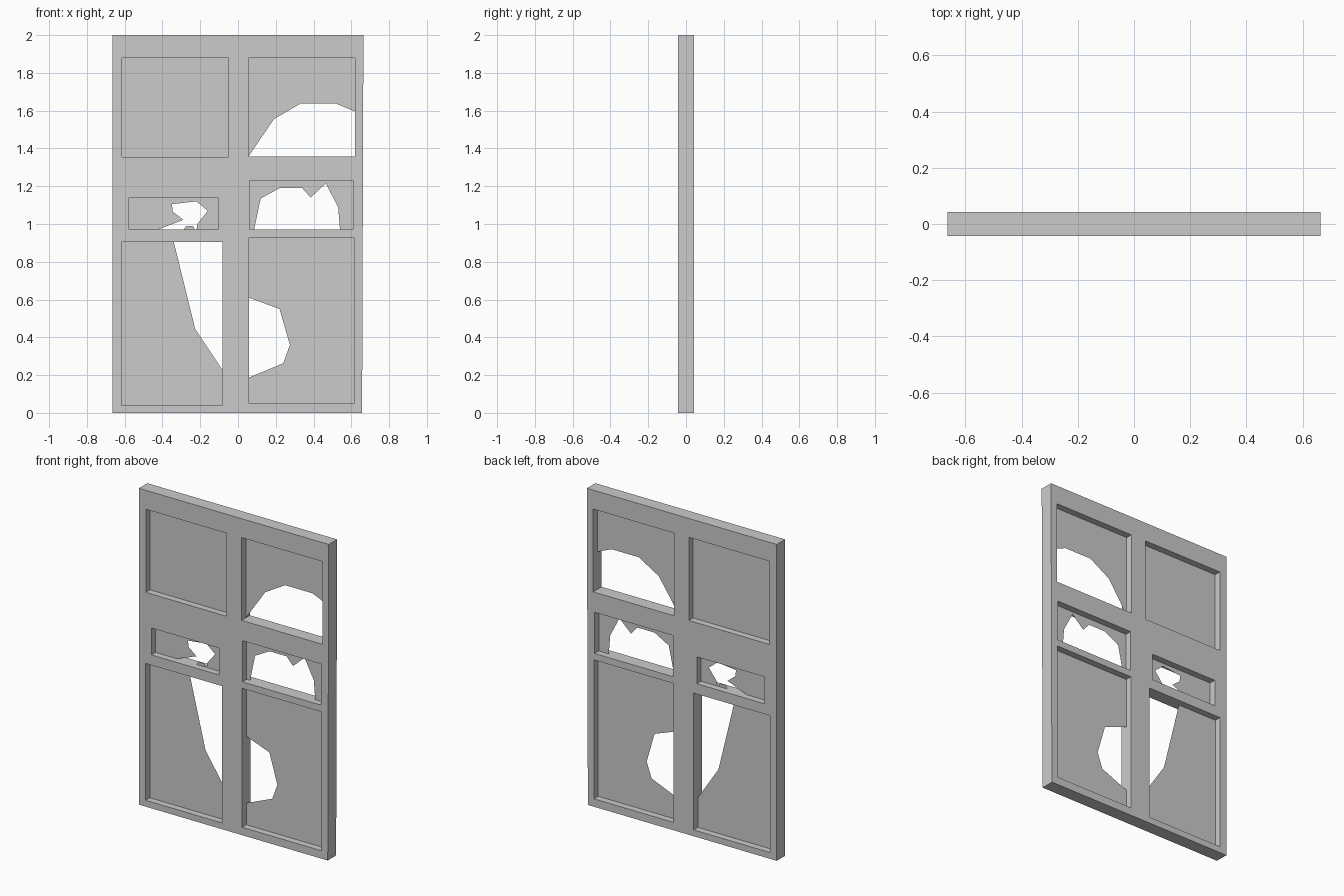
import bpy
import bmesh
from mathutils import Vector

if "Cube" in bpy.data.objects:
    bpy.data.objects.remove(bpy.data.objects["Cube"])

grey = bpy.data.materials.new("plain_grey")
grey.use_nodes = True
grey.diffuse_color = (0.6, 0.6, 0.6, 1)
grey.node_tree.nodes["Principled BSDF"].inputs["Base Color"].default_value = (0.6, 0.6, 0.6, 1)

HALF = 0.042  # half the frame thickness


def finish(name, bm):
    mesh = bpy.data.meshes.new(name)
    bm.to_mesh(mesh)
    bm.free()
    mesh.materials.append(grey)
    obj = bpy.data.objects.new(name, mesh)
    bpy.context.collection.objects.link(obj)
    return obj


def fill_outlines(bm, outlines):
    """Fill closed (x, z) outlines on the plane y = 0; inner outlines become holes."""
    edges = []
    for pts in outlines:
        vs = [bm.verts.new((x, 0, z)) for x, z in pts]
        edges += [bm.edges.new((a, b)) for a, b in zip(vs, vs[1:] + vs[:1])]
    bmesh.ops.triangle_fill(bm, edges=edges, use_beauty=True, normal=Vector((0, -1, 0)))
    bmesh.ops.dissolve_limit(bm, angle_limit=0.01, verts=[], edges=bm.edges[:])


def rect(x0, x1, z0, z1):
    return [(x0, z0), (x1, z0), (x1, z1), (x0, z1)]


# Six openings in the frame
openings = {
    "top_right": rect(-0.615, -0.05, 1.355, 1.88),
    "top_left": rect(0.055, 0.62, 1.357, 1.88),
    "middle_right": rect(-0.577, -0.105, 0.97, 1.14),
    "middle_left": rect(0.06, 0.61, 0.97, 1.23),
    "bottom_right": rect(-0.617, -0.083, 0.04, 0.905),
    "bottom_left": rect(0.058, 0.615, 0.05, 0.928),
}

# Frame: outline with openings, extruded through its thickness
bm = bmesh.new()
border = [(-0.664, 0), (0.657, 0), (0.664, 2), (-0.664, 2)]
fill_outlines(bm, [border] + list(openings.values()))
for v in bm.verts:
    v.co.y = -HALF
grown = bmesh.ops.extrude_face_region(bm, geom=bm.faces[:], use_keep_orig=True)
for v in grown["geom"]:
    if isinstance(v, bmesh.types.BMVert):
        v.co.y = HALF
bmesh.ops.recalc_face_normals(bm, faces=bm.faces[:])
finish("frame", bm)

# Thin panes set in the middle of the frame, most of them broken
panes = {
    "top_right": openings["top_right"],
    "top_left": [(0.055, 1.357), (0.19, 1.555), (0.33, 1.637), (0.52, 1.637),
                 (0.62, 1.595), (0.62, 1.88), (0.055, 1.88)],
    "middle_right": [(-0.577, 0.97), (-0.425, 0.97), (-0.29, 1.022), (-0.345, 1.065),
                     (-0.35, 1.105), (-0.22, 1.12), (-0.16, 1.07), (-0.215, 1.0),
                     (-0.22, 0.97), (-0.105, 0.97), (-0.105, 1.14), (-0.577, 1.14)],
    "middle_left": [(0.06, 0.97), (0.085, 0.97), (0.12, 1.135), (0.22, 1.19),
                    (0.34, 1.19), (0.385, 1.14), (0.465, 1.215), (0.53, 1.09),
                    (0.54, 0.97), (0.61, 0.97), (0.61, 1.23), (0.06, 1.23)],
    "bottom_right": [(-0.617, 0.04), (-0.083, 0.04), (-0.083, 0.228), (-0.227, 0.445),
                     (-0.34, 0.905), (-0.617, 0.905)],
    "bottom_left": [(0.058, 0.05), (0.615, 0.05), (0.615, 0.928), (0.058, 0.928),
                    (0.058, 0.61), (0.22, 0.55), (0.275, 0.36), (0.24, 0.263),
                    (0.058, 0.187)],
    "loose_shard": [(-0.287, 0.97), (-0.228, 0.97), (-0.238, 0.99), (-0.275, 0.99)],
}
for place, outline in panes.items():
    bm = bmesh.new()
    fill_outlines(bm, [outline])
    finish("pane_" + place, bm)
